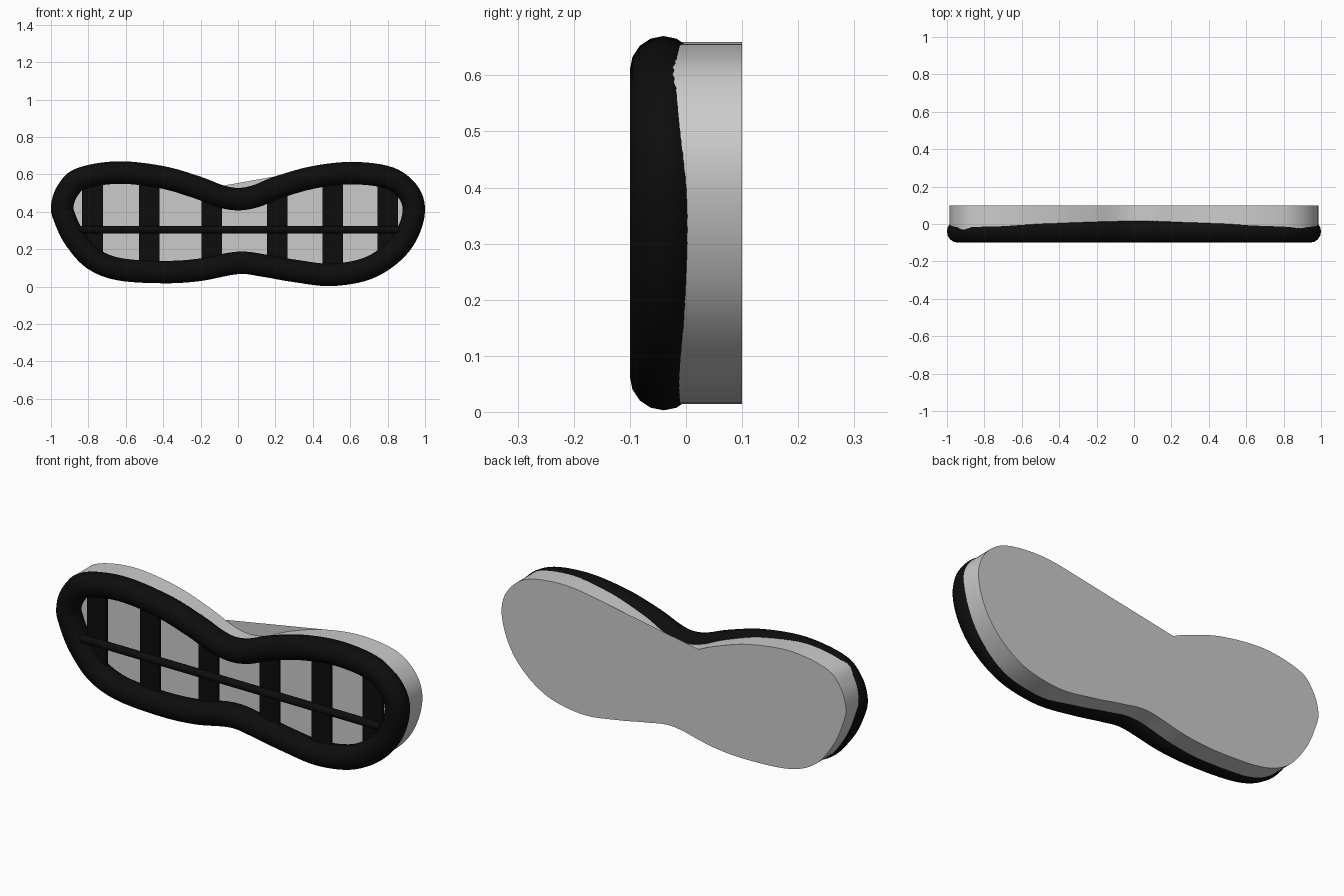
import bpy, bmesh
from mathutils import Vector

if "Cube" in bpy.data.objects:
    bpy.data.objects.remove(bpy.data.objects["Cube"])

black = bpy.data.materials.new("black_rubber")
black.diffuse_color = (0.004, 0.004, 0.004, 1)
black.use_nodes = True
black.node_tree.nodes["Principled BSDF"].inputs["Base Color"].default_value = black.diffuse_color

# Outer silhouette (x, z), clockwise from the left end
OUTLINE = [(-1, .43), (-.965, .54), (-.87, .63), (-.65, .67), (-.4, .645), (-.2, .588),
           (-.08, .542), (0, .528), (.08, .542), (.2, .59), (.4, .645), (.62, .667),
           (.83, .637), (.955, .545), (1, .42), (.965, .27), (.87, .14), (.71, .04),
           (.5, .003), (.3, .024), (.13, .053), (0, .067), (-.2, .03), (-.4, .018),
           (-.65, .035), (-.81, .10), (-.92, .22), (-.98, .34)]
R = 0.06        # tube radius
STEPS = 6


def smooth_loop(pts):
    """Closed Catmull-Rom curve through the points."""
    p = [Vector(q) for q in pts]
    n, out = len(p), []
    for i in range(n):
        a, b, c, d = p[i - 1], p[i], p[(i + 1) % n], p[(i + 2) % n]
        for k in range(STEPS):
            t = k / STEPS
            out.append(0.5 * (2 * b + (c - a) * t + (2 * a - 5 * b + 4 * c - d) * t * t
                              + (3 * b - a - 3 * c + d) * t ** 3))
    return out


def inset(pts, dist):
    """Move a clockwise loop inwards."""
    out = []
    for i, p in enumerate(pts):
        t = (pts[(i + 1) % len(pts)] - pts[i - 1]).normalized()
        out.append(p + Vector((t.y, -t.x)) * dist)
    return out


def tube(name, pts, radius, cyclic):
    cu = bpy.data.curves.new(name, 'CURVE')
    cu.dimensions = '3D'
    cu.bevel_depth, cu.bevel_resolution, cu.use_fill_caps = radius, 6, True
    sp = cu.splines.new('POLY')
    sp.points.add(len(pts) - 1)
    for s, p in zip(sp.points, pts):
        s.co = (*p, 1)
    sp.use_cyclic_u = cyclic
    ob = bpy.data.objects.new(name, cu)
    bpy.context.collection.objects.link(ob)
    bpy.ops.object.select_all(action='DESELECT')
    ob.select_set(True)
    bpy.context.view_layer.objects.active = ob
    bpy.ops.object.convert(target='MESH')
    ob = bpy.context.object
    ob.data.materials.clear()
    ob.data.materials.append(black)
    bpy.ops.object.shade_smooth_by_angle()
    return ob


def box(name, lo, hi):
    lo, hi = Vector(lo), Vector(hi)
    bpy.ops.mesh.primitive_cube_add(size=1, location=(lo + hi) / 2)
    ob = bpy.context.object
    ob.name = name
    ob.scale = hi - lo
    ob.data.materials.append(black)
    return ob


# Rounded rim
center = inset(smooth_loop(OUTLINE), R)
tube("rim", [(p.x, -0.04, p.y) for p in center], R, True)

# Housing: side wall, with a back panel that bridges part of the upper notch
wall = [Vector((p.x * 1.048, .335 + (p.y - .335) * 1.18)) for p in center]
bm = bmesh.new()
front = [bm.verts.new((p.x, -0.035, p.y)) for p in wall]
back = [bm.verts.new((p.x, 0.1, p.y)) for p in wall]
for i in range(len(wall)):
    j = (i + 1) % len(wall)
    bm.faces.new((front[i], front[j], back[j], back[i])).smooth = True
bm.faces.new([bm.verts.new(v.co) for v in back
              if not (v.co.z > .335 and -.13 < v.co.x < .42)])
bmesh.ops.recalc_face_normals(bm, faces=bm.faces)
me = bpy.data.meshes.new("housing")
bm.to_mesh(me)
bm.free()
bpy.context.collection.objects.link(bpy.data.objects.new("housing", me))

# Vertical slats, each ending inside the rim
SLATS = [(-.778, .14, .60), (-.475, .08, .59), (-.14, .11, .50),
         (.21, .10, .53), (.507, .07, .60), (.80, .17, .58)]
for i, (x, z0, z1) in enumerate(SLATS):
    box(f"slat_{i + 1}", (x - .055, -.045, z0), (x + .055, -.03, z1))

# Horizontal rail in front of the slats
tube("cross_rail", [(-.86, -.06, .305), (.86, -.06, .305)], .02, False)
